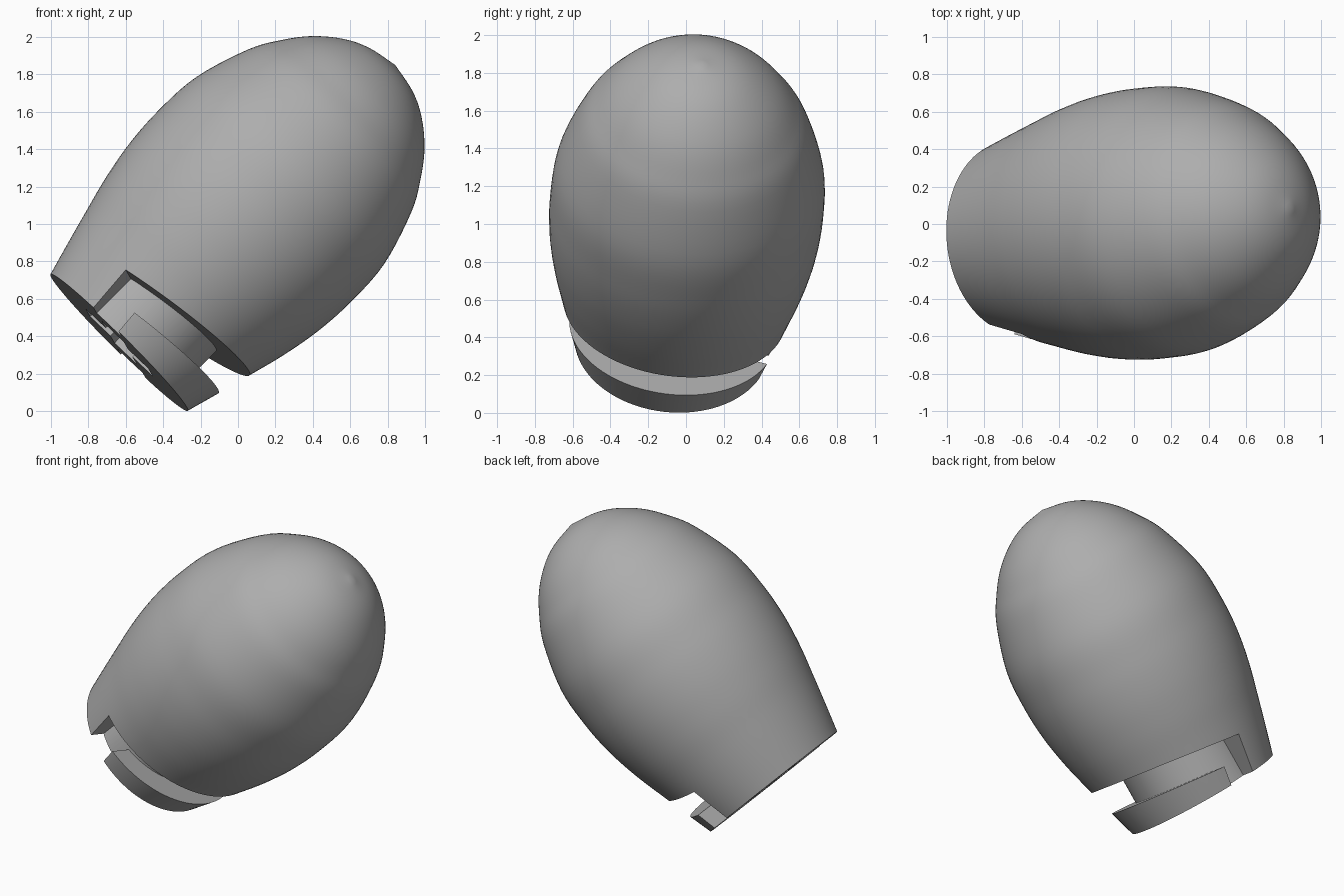
import bpy, bmesh, math
from mathutils import Vector, Matrix

cube = bpy.data.objects.get("Cube")
if cube:
    bpy.data.objects.remove(cube, do_unlink=True)

SEGMENTS = 96


def make_object(name, bm):
    bmesh.ops.recalc_face_normals(bm, faces=bm.faces)
    mesh = bpy.data.meshes.new(name)
    bm.to_mesh(mesh)
    bm.free()
    obj = bpy.data.objects.new(name, mesh)
    bpy.context.collection.objects.link(obj)
    return obj


def lathe(name, profile):
    """Spin (radius, height) points round z; zero radius ends meet on the axis."""
    bm = bmesh.new()
    verts = [bm.verts.new((r, 0, h)) for r, h in profile]
    edges = [bm.edges.new(pair) for pair in zip(verts, verts[1:])]
    bmesh.ops.spin(bm, geom=verts + edges, axis=(0, 0, 1), cent=(0, 0, 0),
                   angle=math.tau, steps=SEGMENTS, use_merge=True)
    bmesh.ops.remove_doubles(bm, verts=bm.verts, dist=0.0005)
    return make_object(name, bm)


def prism(name, outline, start, offset):
    """Extrude a closed outline, given as 3D points, along an offset."""
    bm = bmesh.new()
    face = bm.faces.new([bm.verts.new(Vector(p) + Vector(start)) for p in outline])
    result = bmesh.ops.extrude_face_region(bm, geom=[face], use_keep_orig=True)
    moved = [g for g in result["geom"] if isinstance(g, bmesh.types.BMVert)]
    bmesh.ops.translate(bm, verts=moved, vec=offset)
    return make_object(name, bm)


def cut(target, cutter):
    """Subtract the cutter from the target, then discard the cutter."""
    cutter.hide_render = True
    mod = target.modifiers.new("cut", "BOOLEAN")
    mod.operation, mod.solver, mod.object = "DIFFERENCE", "EXACT", cutter
    bpy.context.view_layer.objects.active = target
    bpy.ops.object.modifier_apply(modifier=mod.name)
    bpy.data.objects.remove(cutter, do_unlink=True)


def smooth_curve(points, steps=5):
    """Catmull-Rom curve through the points."""
    pts = [Vector(p) for p in points]
    pts = [2 * pts[0] - pts[1]] + pts + [2 * pts[-1] - pts[-2]]
    out = []
    for a, b, c, d in zip(pts, pts[1:], pts[2:], pts[3:]):
        for i in range(steps):
            t = i / steps
            out.append(0.5 * (2 * b + (c - a) * t + (2 * a - 5 * b + 4 * c - d) * t * t
                              + (3 * b - a - 3 * c + d) * t ** 3))
    return out + [pts[-2]]


# Egg-shaped body with a flat base and a slightly pointed tip
curve = smooth_curve([(.517, 0), (.567, .18), (.618, .37), (.672, .58), (.711, .8),
                      (.725, 1.03), (.708, 1.3), (.615, 1.6), (.525, 1.76), (.425, 1.89),
                      (.3, 1.995), (.17, 2.06), (0, 2.097)])
body = lathe("egg_body", [(0, 0)] + [tuple(p) for p in curve])

# Notch round one side: leaves a lower flange and a round neck
notch = prism("notch_cutter", [(.092, 0, -.1), (.092, 0, .26), (-1, 0, .43),
                               (-1, 0, .237), (-.1, 0, .13), (-.1, 0, -.1)],
              (0, -1, 0), (0, 2, 0))
neck = lathe("neck_core", [(0, -.5), (.4, -.5), (.4, .8), (0, .8)])
cut(notch, neck)
cut(body, notch)

# Cross-shaped socket in the base
L, W = .24, .085
quarter = [(L, -W), (L, W), (W, W)]
cross = []
for k in range(4):
    turn = Matrix.Rotation(k * math.pi / 2, 2)
    cross += [(*(turn @ Vector(p)), 0) for p in quarter]
cut(body, prism("socket_cutter", cross, (0, 0, -.1), (0, 0, .5)))

# Lean the body over, with a small roll about its own axis
base, tip = Vector((-.635, -.075, .367)), Vector((.84, .085, 1.85))
axis = (tip - base).normalized()
up = Vector((-1, 0, 1))
up = (up - axis * up.dot(axis)).normalized()
side = axis.cross(up)
roll = math.radians(16)
local_x = up * math.cos(roll) - side * math.sin(roll)
local_y = axis.cross(local_x)
if side.y > 0:
    local_x = up * math.cos(roll) + side * math.sin(roll)
    local_y = axis.cross(local_x)
frame = Matrix((local_x, local_y, axis)).transposed().to_4x4()
body.data.transform(Matrix.Translation(base) @ frame)

# Plain grey finish
grey = bpy.data.materials.new("plain_grey")
grey.use_nodes = True
colour = (.42, .42, .42, 1)
grey.diffuse_color = colour
grey.node_tree.nodes["Principled BSDF"].inputs["Base Color"].default_value = colour
body.data.materials.clear()
body.data.materials.append(grey)

bpy.ops.object.select_all(action="DESELECT")
body.select_set(True)
bpy.context.view_layer.objects.active = body
bpy.ops.object.shade_smooth_by_angle(angle=math.radians(30))
